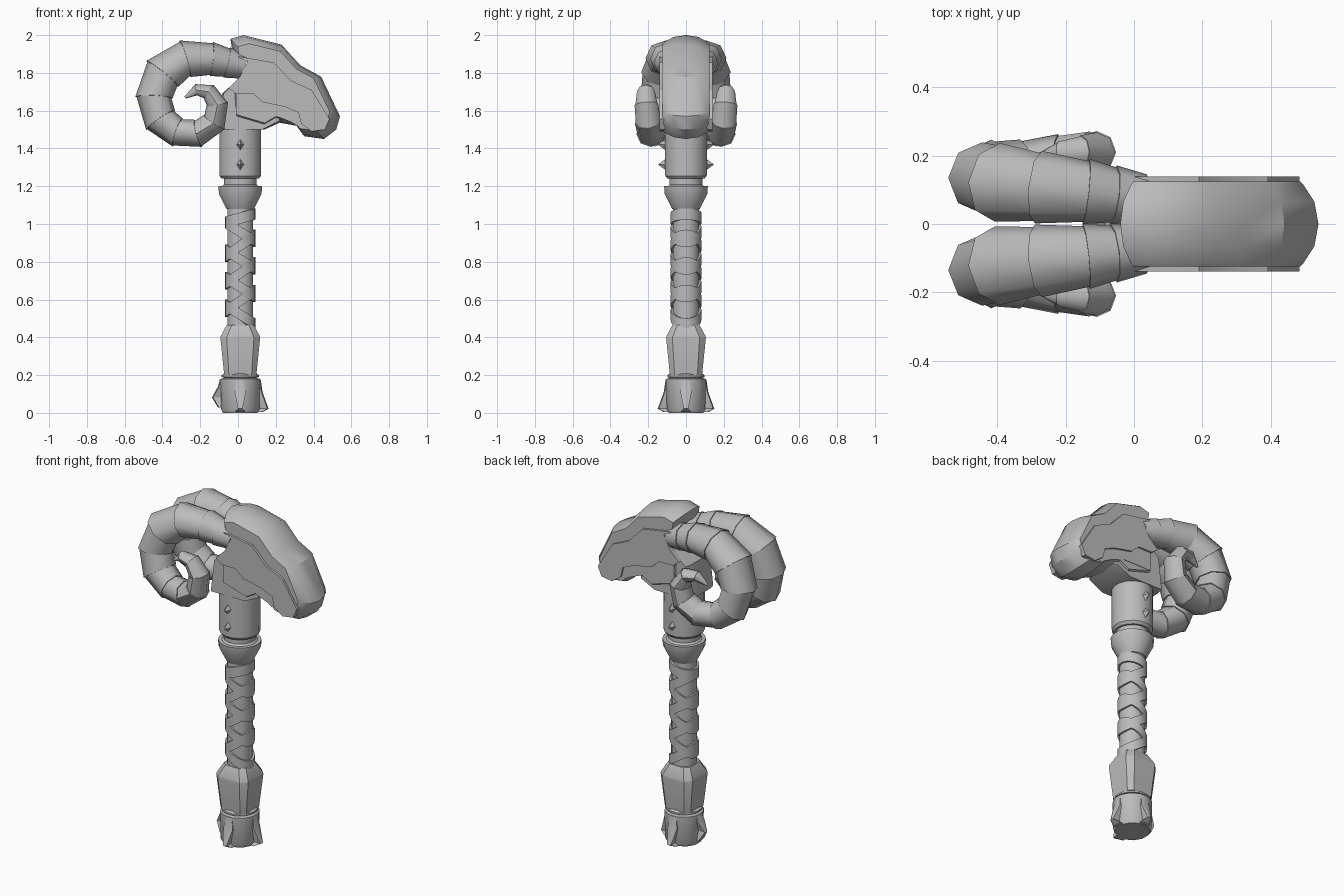
import bpy, bmesh, math
from mathutils import Vector

cube = bpy.data.objects.get("Cube")
if cube:
    bpy.data.objects.remove(cube)

grey = bpy.data.materials.new("plain_grey")
grey.use_nodes = True
COLOUR = (0.5, 0.5, 0.5, 1)
grey.diffuse_color = COLOUR
grey.node_tree.nodes["Principled BSDF"].inputs["Base Color"].default_value = COLOUR
AXIS = 0.012  # handle centre in x


def finish(name, bm, angle=30):
    bmesh.ops.recalc_face_normals(bm, faces=bm.faces)
    mesh = bpy.data.meshes.new(name)
    bm.to_mesh(mesh)
    bm.free()
    mesh.materials.append(grey)
    ob = bpy.data.objects.new(name, mesh)
    bpy.context.collection.objects.link(ob)
    bpy.ops.object.select_all(action='DESELECT')
    ob.select_set(True)
    bpy.context.view_layer.objects.active = ob
    bpy.ops.object.shade_smooth_by_angle(angle=math.radians(angle))
    return ob


def add_loft(bm, rings, closed=False):
    """Skin a list of equal-length point loops; cap the ends or close the loop."""
    loops = [[bm.verts.new(p) for p in ring] for ring in rings]
    pairs = list(zip(loops, loops[1:]))
    if closed:
        pairs.append((loops[-1], loops[0]))
    for a, b in pairs:
        n = len(a)
        for i in range(n):
            j = (i + 1) % n
            bm.faces.new((a[i], a[j], b[j], b[i]))
    if not closed:
        bm.faces.new(loops[0])
        bm.faces.new(loops[-1])


def circle(r, z, n=16):
    return [(AXIS + r * math.cos(2 * math.pi * (i + .5) / n),
             r * math.sin(2 * math.pi * (i + .5) / n), z) for i in range(n)]


def lathe(name, profile, n=16):
    bm = bmesh.new()
    add_loft(bm, [circle(r, z, n) for r, z in profile])
    return finish(name, bm)


def slab(name, outline, y0, y1):
    """Flat plate with an x-z outline between two depths."""
    bm = bmesh.new()
    add_loft(bm, [[(x, y, z) for x, z in outline] for y in (y0, y1)])
    return finish(name, bm)


# Handle: pommel, core, collar and socket
lathe("pommel", [(.095, 0), (.105, .02), (.108, .18), (.09, .185), (.09, .2)], 12)
lathe("pommel_band", [(.085, .185), (.1, .19), (.1, .2), (.085, .21)])
lathe("grip_core", [(.07, .45), (.07, 1.09)])
lathe("collar", [(.075, 1.08), (.08, 1.09), (.115, 1.16), (.118, 1.2),
                 (.098, 1.2), (.088, 1.21), (.088, 1.25)])
lathe("socket", [(.1, 1.24), (.112, 1.255), (.113, 1.52)])

# Lower grip with chamfered corners
bm = bmesh.new()
rings = []
for r, c, z in ((.085, .06, .2), (.105, .072, .395), (.104, .07, .405), (.072, .045, .465)):
    corner = [(r, -c), (r, c), (c, r), (-c, r), (-r, c), (-r, -c), (-c, -r), (c, -r)]
    rings.append([(AXIS + x, y, z) for x, y in corner])
add_loft(bm, rings)
finish("lower_grip", bm)

# Tilted leather bands that cross each other
for k in range(8):
    z0 = .52 + k * .073
    tilt = (.055 if k % 2 else -.05) * (.4 if k == 7 else 1)
    bm = bmesh.new()
    rings = []
    for i in range(20):
        a = 2 * math.pi * i / 20
        rings.append([(AXIS + r * math.cos(a), r * math.sin(a), z0 + tilt * math.cos(a) + h)
                      for r, h in ((.066, -.03), (.081, -.03), (.081, .03), (.066, .03))])
    add_loft(bm, rings, closed=True)
    finish("grip_wrap", bm)

# Four claws around the pommel
for k in range(4):
    a = k * math.pi / 2
    lift = .06 if k == 2 else 0
    d, s = Vector((math.cos(a), math.sin(a), 0)), Vector((-math.sin(a), math.cos(a), 0))
    base = Vector((AXIS, 0, 0))
    rings = []
    for out, z, w in ((.108, .178, .02), (.118, .11 + lift * .5, .03),
                      (.15, .022 + lift, .012), (.118, .004 + lift * .4, .028)):
        up = Vector((0, 0, z))
        rings.append([base + up + d * .085 - s * w, base + up + d * (out - .006) - s * w,
                      base + up + d * out, base + up + d * (out - .006) + s * w,
                      base + up + d * .085 + s * w])
    bm = bmesh.new()
    add_loft(bm, rings)
    finish("pommel_claw", bm)

# Diamond studs on both sides of the socket
for side in (-1, 1):
    for z in (1.315, 1.42):
        bm = bmesh.new()
        tip = bm.verts.new((AXIS, side * .148, z))
        rim = [bm.verts.new((AXIS + x, side * .105, z + h))
               for x, h in ((.022, 0), (0, .032), (-.022, 0), (0, -.032))]
        for i in range(4):
            bm.faces.new((rim[i], rim[(i + 1) % 4], tip))
        bm.faces.new(rim)
        finish("socket_stud", bm)

# Head: crowned shell narrowing towards each side
HEAD = [(-.04, 1.98), (.03, 2), (.23, 1.95), (.33, 1.84), (.44, 1.78), (.54, 1.57),
        (.52, 1.5), (.455, 1.45), (.35, 1.465), (.31, 1.52), (.2, 1.54), (.13, 1.5),
        (-.04, 1.55), (-.05, 1.7), (.01, 1.77), (.06, 1.86), (-.03, 1.915)]
bm = bmesh.new()
rings = []
for y, s in ((-.125, .84), (-.115, .87), (-.065, .965), (0, 1), (.065, .965), (.115, .87), (.125, .84)):
    rings.append([(.2 + (x - .2) * s, y, 1.72 + (z - 1.72) * s) for x, z in HEAD])
add_loft(bm, rings)
finish("hammer_head", bm, 35)

# Block joining the head to the socket
bm = bmesh.new()
BLOCK = [(-.11, 1.5), (.14, 1.5), (.24, 1.545), (.24, 1.7), (.02, 1.78), (-.085, 1.69)]
rings = [[(x * s, y, z) for x, z in BLOCK]
         for y, s in ((-.115, .9), (-.07, 1), (.07, 1), (.115, .9))]
add_loft(bm, rings)
finish("head_block", bm)

# Side plates with a stepped lower edge, and the jaw plates below them
CHEEK = [(-.015, 1.89), (.19, 1.855), (.28, 1.76), (.39, 1.71), (.485, 1.555), (.46, 1.5),
         (.39, 1.49), (.335, 1.53), (.32, 1.59), (.25, 1.62), (.13, 1.645), (.08, 1.69),
         (-.01, 1.69), (-.05, 1.72), (.01, 1.78), (.05, 1.86)]
JAW = [(-.01, 1.7), (.08, 1.7), (.13, 1.655), (.25, 1.63), (.33, 1.6), (.35, 1.5),
       (.28, 1.54), (.18, 1.58), (-.01, 1.58)]
for side in (-1, 1):
    slab("cheek_plate", CHEEK, side * .11, side * .139)
    slab("jaw_plate", JAW, side * .1, side * .128)

# Curled horns made of flared segments: x, y, z, radius
PATH = [(.03, .075, 1.835, .068), (-.06, .085, 1.855, .078), (-.14, .095, 1.873, .086),
        (-.28, .108, 1.875, .096), (-.4, .122, 1.795, .104), (-.445, .135, 1.67, .094),
        (-.41, .15, 1.55, .088), (-.32, .165, 1.485, .075), (-.21, .185, 1.48, .071),
        (-.125, .2, 1.54, .064), (-.11, .21, 1.635, .056), (-.155, .212, 1.7, .043),
        (-.22, .208, 1.71, .03), (-.28, .2, 1.67, .006)]
for side in (-1, 1):
    pts = [Vector((x, side * y, z)) for x, y, z, r in PATH]
    frames = []
    for i, p in enumerate(pts):
        t = (pts[min(i + 1, len(pts) - 1)] - pts[max(i - 1, 0)]).normalized()
        out = t.cross(Vector((0, 1, 0))).normalized()
        frames.append((p, out, t.cross(out)))

    def ring(i, flare):
        p, out, across = frames[i]
        r = PATH[i][3] * flare
        return [p + out * r * math.cos(k * math.pi / 4) + across * r * 1.06 * math.sin(k * math.pi / 4)
                for k in range(8)]

    bm = bmesh.new()
    for i in range(len(PATH) - 1):
        add_loft(bm, [ring(i, .98), ring(i + 1, 1.05)])
    finish("left_horn" if side < 0 else "right_horn", bm, 50)
